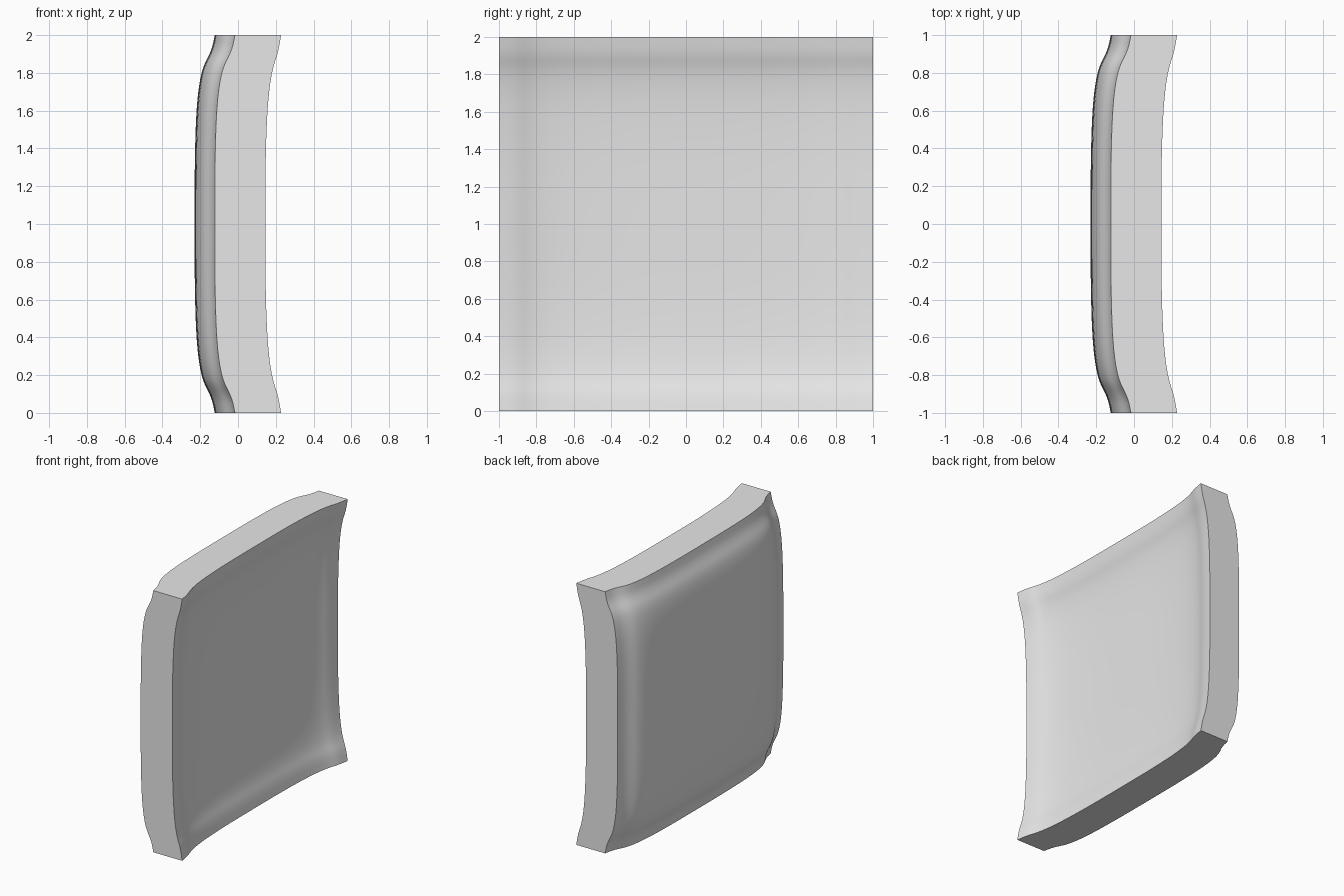
import bpy
import bmesh

if "Cube" in bpy.data.objects:
    bpy.data.objects.remove(bpy.data.objects["Cube"], do_unlink=True)

# Edge profile: distance in from the rim, outer sag, inner sag
PROFILE = [(0, 0, 0), (0.035, 0.007, 0.006), (0.07, 0.015, 0.012), (0.11, 0.032, 0.022),
           (0.15, 0.054, 0.036), (0.2, 0.071, 0.049), (0.28, 0.086, 0.062), (0.4, 0.098, 0.073),
           (0.6, 0.105, 0.081), (0.8, 0.107, 0.083), (1, 0.107, 0.083)]
RIM = (-0.016, 0.228)

# Stations across the panel, mirrored about the middle
stations = [(d - 1, a, b) for d, a, b in PROFILE]
stations += [(-p, a, b) for p, a, b in reversed(stations[:-1])]
n = len(stations)

# Bulged outer skin (side 0) and dished inner skin (side 1)
bm = bmesh.new()
skin = [[[bm.verts.new((RIM[s] - u[s + 1] - v[s + 1], u[0], v[0] + 1))
          for v in stations] for u in stations] for s in (0, 1)]
for grid in skin:
    for i in range(n - 1):
        for j in range(n - 1):
            bm.faces.new((grid[i][j], grid[i + 1][j], grid[i + 1][j + 1], grid[i][j + 1]))

# Flat walls joining the two skins around the rim
last = n - 1
ring = [(i, 0) for i in range(last)] + [(last, j) for j in range(last)]
ring += [(last - i, last) for i in range(last)] + [(0, last - j) for j in range(last)]
for (i, j), (k, m) in zip(ring, ring[1:] + ring[:1]):
    bm.faces.new((skin[0][i][j], skin[0][k][m], skin[1][k][m], skin[1][i][j]))
bmesh.ops.recalc_face_normals(bm, faces=bm.faces)

# Keep the rim crisp when subdivided
crease = bm.edges.layers.float.new("crease_edge")
for e in bm.edges:
    if e.calc_face_angle(0) > 0.8:
        e[crease] = 1

mesh = bpy.data.meshes.new("curved_panel")
bm.to_mesh(mesh)
bm.free()
panel = bpy.data.objects.new("curved_panel", mesh)
bpy.context.collection.objects.link(panel)

# Plain grey finish
grey = bpy.data.materials.new("light_grey")
grey.use_nodes = True
grey.diffuse_color = (0.8, 0.8, 0.8, 1)
grey.node_tree.nodes["Principled BSDF"].inputs["Base Color"].default_value = (0.8, 0.8, 0.8, 1)
mesh.materials.append(grey)

# Smooth skins with sharp rim edges
bpy.ops.object.select_all(action="DESELECT")
panel.select_set(True)
bpy.context.view_layer.objects.active = panel
bpy.ops.object.shade_smooth_by_angle(angle=0.8)
sub = panel.modifiers.new("smooth_surface", "SUBSURF")
sub.levels = sub.render_levels = 2
